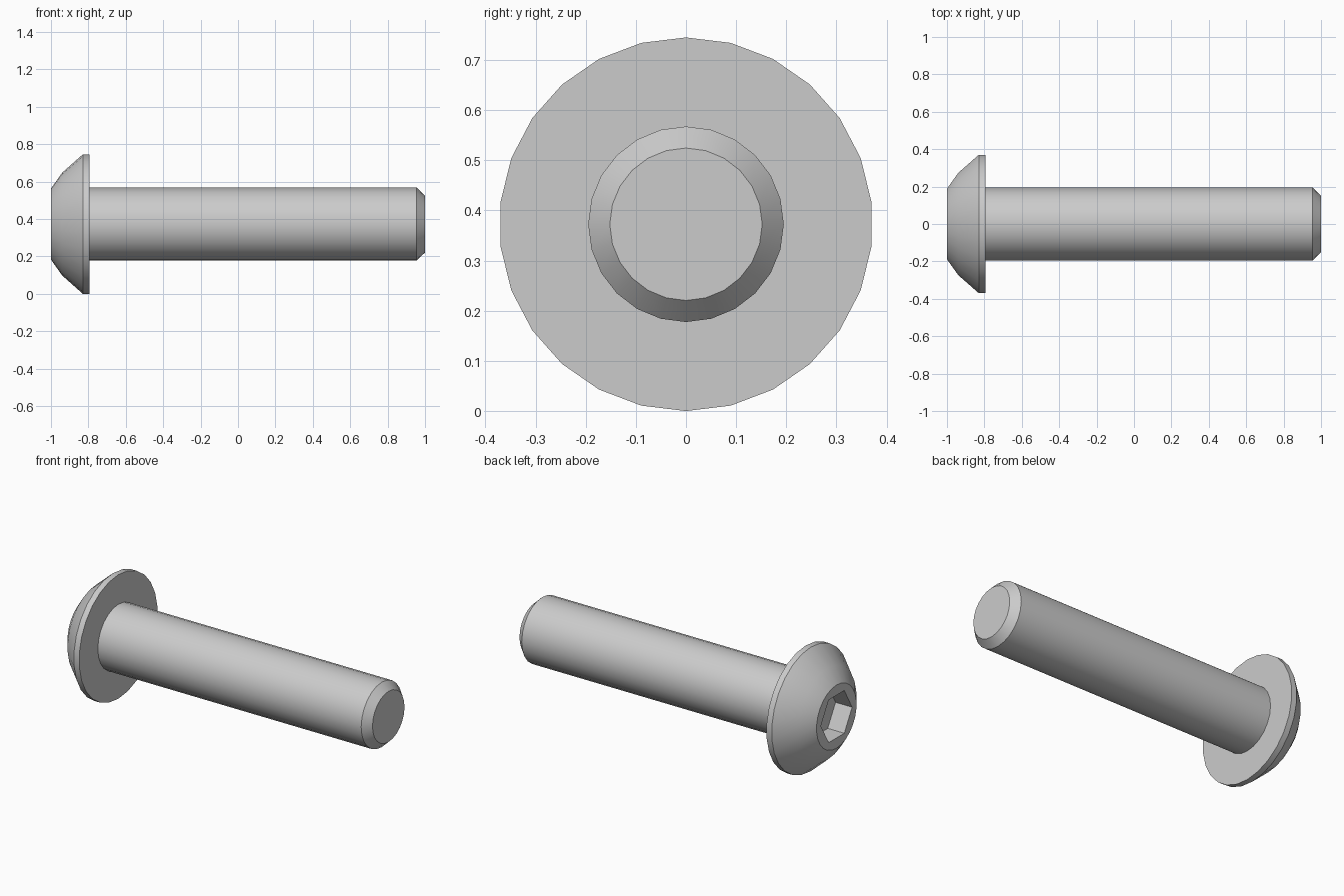
import bpy
import bmesh
from math import cos, sin, tau

if "Cube" in bpy.data.objects:
    bpy.data.objects.remove(bpy.data.objects["Cube"])

AXIS_Z = 0.3725  # height of the bolt axis

steel = bpy.data.materials.new("grey_steel")
steel.use_nodes = True
GREY = (0.6, 0.6, 0.6, 1)
steel.diffuse_color = GREY
steel.node_tree.nodes["Principled BSDF"].inputs["Base Color"].default_value = GREY


def lathe(name, profile, sides):
    """Closed solid turned about the x axis from (x, radius) points."""
    bm = bmesh.new()
    rings = []
    for x, r in profile:
        angles = [tau * i / sides for i in range(sides)]
        rings.append([bm.verts.new((x, r * sin(a), AXIS_Z + r * cos(a))) for a in angles])
    for near, far in zip(rings, rings[1:]):
        for i in range(sides):
            j = (i + 1) % sides
            bm.faces.new((near[i], near[j], far[j], far[i]))
    bm.faces.new(rings[0])
    bm.faces.new(rings[-1])
    bmesh.ops.recalc_face_normals(bm, faces=bm.faces)
    mesh = bpy.data.meshes.new(name)
    bm.to_mesh(mesh)
    bm.free()
    mesh.materials.append(steel)
    obj = bpy.data.objects.new(name, mesh)
    bpy.context.collection.objects.link(obj)
    return obj


def activate(obj):
    bpy.ops.object.select_all(action="DESELECT")
    obj.select_set(True)
    bpy.context.view_layer.objects.active = obj


# Domed button head with a thin straight rim
head = lathe("button_head", [(-1, 0.19), (-0.94, 0.275), (-0.83, 0.3725), (-0.795, 0.3725)], 26)

# Hexagonal key socket, corners pointing to the sides
cutter = lathe("socket_cutter", [(-1.1, 0.148), (-0.89, 0.148)], 6)
for v in cutter.data.vertices:
    y, z = v.co.y, v.co.z - AXIS_Z
    v.co.y, v.co.z = z, AXIS_Z - y
cutter.hide_render = True
cut = head.modifiers.new("hex_socket", "BOOLEAN")
cut.operation = "DIFFERENCE"
cut.solver = "EXACT"
cut.object = cutter
activate(head)
bpy.ops.object.modifier_apply(modifier=cut.name)
bpy.data.objects.remove(cutter)

# Shank with a chamfered tip
shank = lathe("shank", [(-0.8, 0.195), (0.955, 0.195), (1, 0.152)], 24)

for part in (head, shank):
    activate(part)
    bpy.ops.object.shade_smooth_by_angle(angle=0.5)
